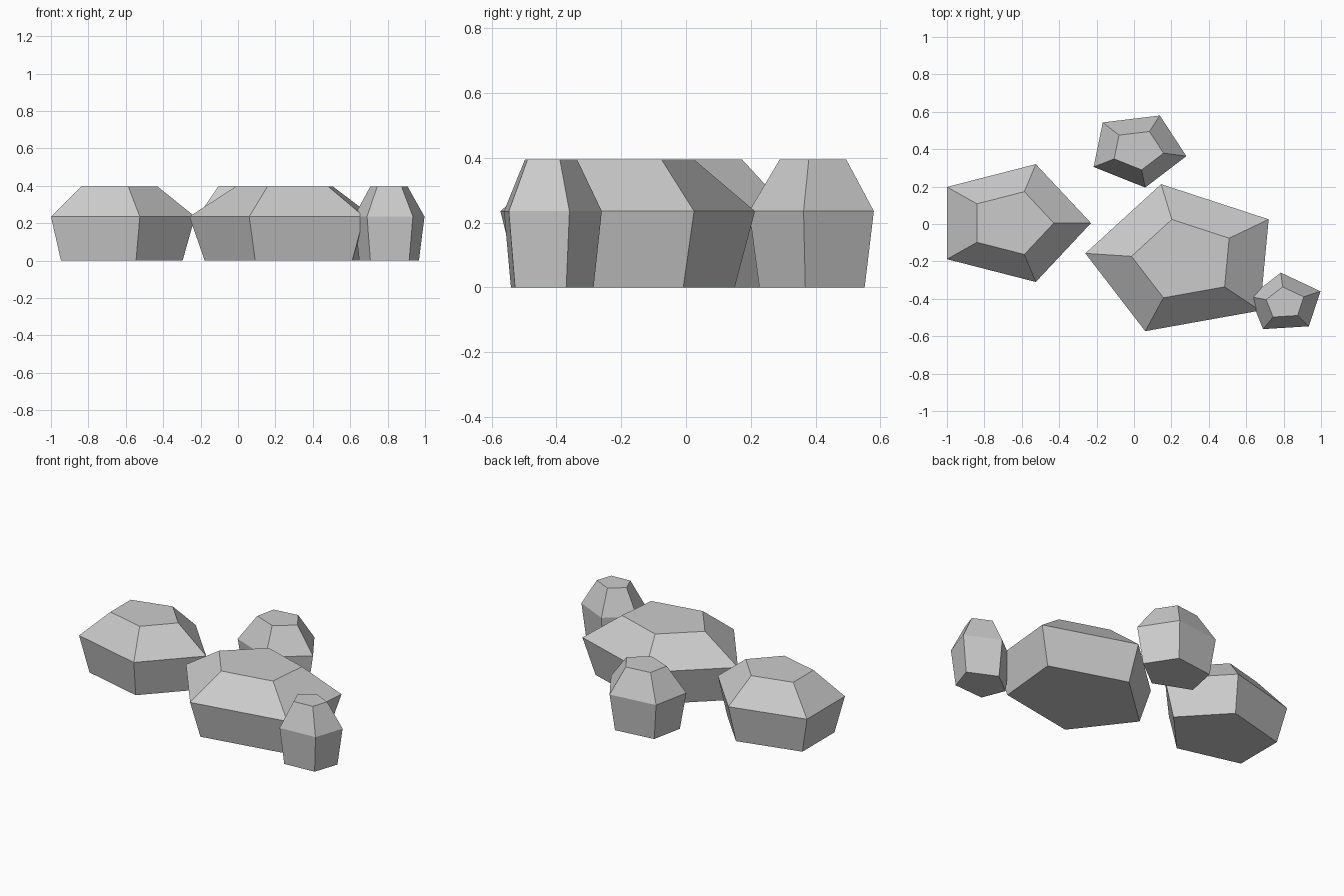
import bpy, bmesh
from mathutils import Vector

if "Cube" in bpy.data.objects:
    bpy.data.objects.remove(bpy.data.objects["Cube"])

# Each ring: (height, scale of the widest outline about its centre)
RINGS = [(0.0, 0.845), (0.235, 1.0), (0.395, 0.533)]


def make_rock(name, outline):
    pts = [Vector(p) for p in outline]
    centre = sum(pts, Vector((0, 0))) / len(pts)
    bm = bmesh.new()
    rings = []
    for z, s in RINGS:
        ring = [centre + (p - centre) * s for p in pts]
        rings.append([bm.verts.new((p.x, p.y, z)) for p in ring])
    n = len(pts)
    # Flared lower sides and sloping shoulders
    for low, high in zip(rings, rings[1:]):
        for i in range(n):
            j = (i + 1) % n
            bm.faces.new((low[i], low[j], high[j], high[i]))
    # Flat underside and top
    bm.faces.new(rings[0])
    bm.faces.new(rings[-1])
    bmesh.ops.recalc_face_normals(bm, faces=bm.faces)
    mesh = bpy.data.meshes.new(name)
    bm.to_mesh(mesh)
    bm.free()
    bpy.context.collection.objects.link(bpy.data.objects.new(name, mesh))


# Widest outline of every rock, seen from above
ROCKS = {
    "left_rock": [(-0.23, 0.005), (-0.525, 0.32), (-1, 0.198), (-1, -0.188), (-0.525, -0.31)],
    "large_rock": [(0.145, 0.213), (-0.26, -0.157), (0.06, -0.573), (0.674, -0.463), (0.72, 0.025)],
    "back_rock": [(0.138, 0.58), (-0.167, 0.543), (-0.216, 0.305), (0.06, 0.195), (0.28, 0.363)],
    "small_rock": [(0.785, -0.26), (0.62, -0.388), (0.69, -0.562), (0.935, -0.547), (0.997, -0.36)],
}
for rock_name, rock_outline in ROCKS.items():
    make_rock(rock_name, rock_outline)
